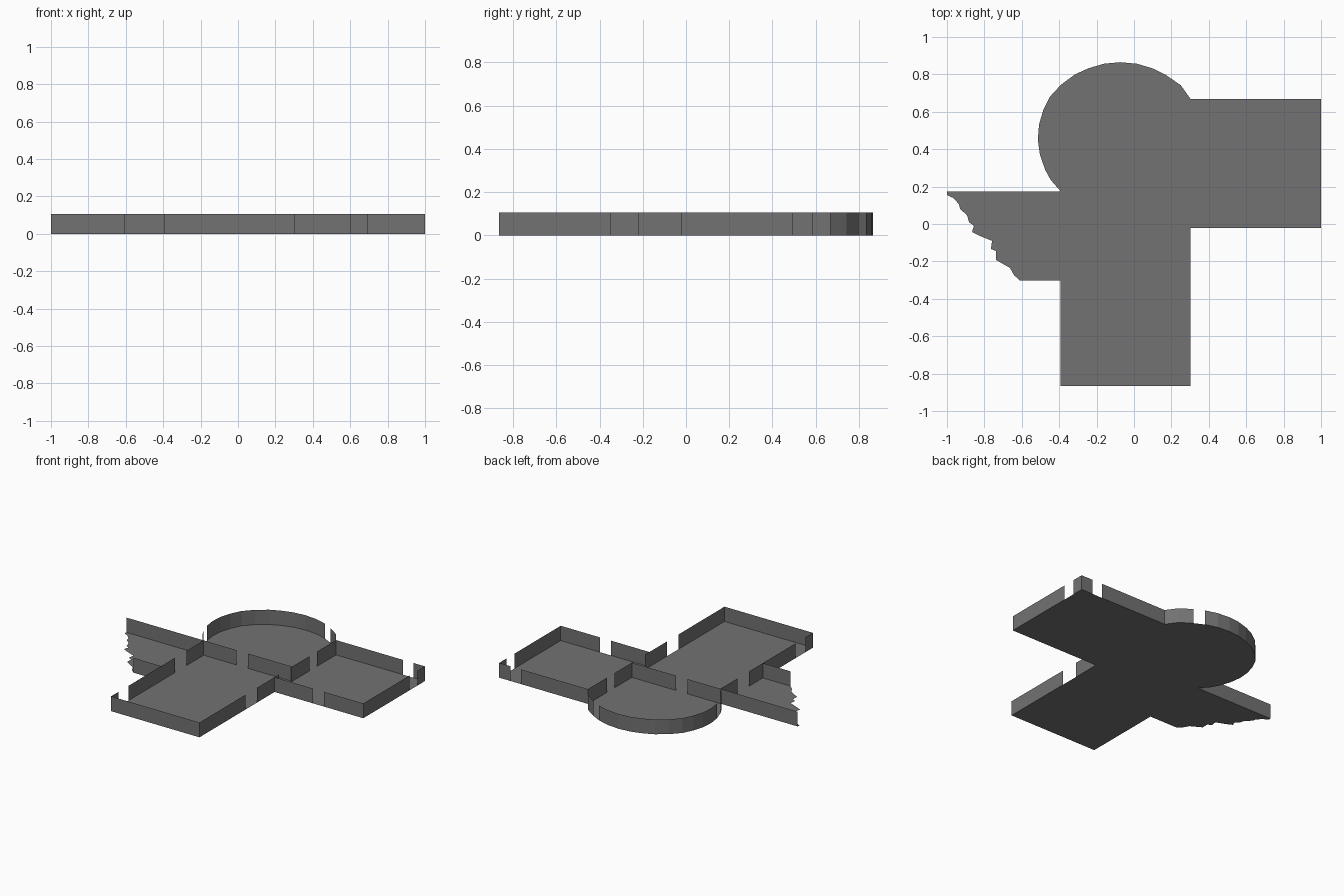
import bpy, bmesh

if "Cube" in bpy.data.objects:
    bpy.data.objects.remove(bpy.data.objects["Cube"])

H = 0.105                                   # wall height
X0, X1, XL, XR = -0.392, 0.303, -1.0, 1.0   # wall grid lines
YF, YM, YB = -0.865, 0.175, 0.668
YR, YS = -0.022, -0.302                     # fronts of right and ruined rooms

stone = bpy.data.materials.new("dark_grey")
stone.diffuse_color = (0.17, 0.17, 0.17, 1)
stone.use_nodes = True
stone.node_tree.nodes["Principled BSDF"].inputs["Base Color"].default_value = stone.diffuse_color


def make(name, build):
    bm = bmesh.new()
    build(bm)
    me = bpy.data.meshes.new(name)
    bm.to_mesh(me)
    bm.free()
    me.materials.append(stone)
    bpy.context.collection.objects.link(bpy.data.objects.new(name, me))


def floor(name, outline):
    """Flat floor sheet from an outline, facing up."""
    def build(bm):
        f = bm.faces.new([bm.verts.new((x, y, 0)) for x, y in outline])
        f.normal_update()
        if f.normal.z < 0:
            f.normal_flip()
        bmesh.ops.triangulate(bm, faces=[f])
    make(name, build)


def wall(name, *paths):
    """Paper-thin upright walls along one or more paths."""
    def build(bm):
        for path in paths:
            low = [bm.verts.new((x, y, 0)) for x, y in path]
            top = [bm.verts.new((x, y, H)) for x, y in path]
            for i in range(len(path) - 1):
                bm.faces.new((low[i], low[i + 1], top[i + 1], top[i]))
    make(name, build)


def along_x(y, *spans):
    return [[(a, y), (b, y)] for a, b in spans]


def along_y(x, *spans):
    return [[(x, a), (x, b)] for a, b in spans]


# Round room outline, split at its two window openings
arc_a = [(X0, YM), (-0.445, 0.235), (-0.475, 0.29)]
arc_b = [(-0.503, 0.37), (-0.514, 0.45), (-0.508, 0.53), (-0.485, 0.61),
         (-0.45, 0.68), (-0.39, 0.745), (-0.315, 0.80), (-0.245, 0.832),
         (-0.16, 0.857), (-0.075, 0.865), (0.015, 0.857), (0.10, 0.832)]
arc_c = [(0.17, 0.797), (0.25, 0.742), (X1, YB)]

# Broken edge of the ruined left room
ragged = [(XL, YM), (XL, 0.155), (-0.968, 0.14), (-0.936, 0.107),
          (-0.93, 0.08), (-0.893, 0.048), (-0.882, 0.01), (-0.856, -0.01),
          (-0.866, -0.043), (-0.824, -0.064), (-0.759, -0.09),
          (-0.765, -0.134), (-0.738, -0.144), (-0.738, -0.192),
          (-0.663, -0.235), (-0.642, -0.273), (-0.61, YS)]

# Floors
floor("main_room_floor", [(X0, YF), (X1, YF), (X1, YM), (X0, YM)])
floor("right_room_floor", [(X1, YR), (XR, YR), (XR, YB), (X1, YB)])
floor("round_room_floor", arc_a + arc_b + arc_c + [(X1, YM)])
floor("ruined_room_floor", ragged + [(X0, YS), (X0, YM)])

# Main room walls with door and window gaps
wall("main_front_wall", *along_x(YF, (X0, X1)))
wall("main_left_wall", *along_y(X0, (YF, -0.78), (-0.67, -0.145), (-0.02, YM)))
wall("main_right_wall", *along_y(X1, (YF, -0.35), (-0.22, 0.03), (0.16, YM)))
wall("main_back_wall", *along_x(YM, (X0, -0.134), (-0.043, X1)))

# Right room walls
wall("right_front_wall", *along_x(YR, (X1, 0.605), (0.69, XR)))
wall("right_side_wall", *along_y(XR, (YR, 0.495), (0.585, YB)))
wall("right_back_wall", *along_x(YB, (X1, 0.83), (0.91, XR)))

# Round room walls
wall("round_wall", arc_a, arc_b, arc_c)
wall("round_side_wall", *along_y(X1, (YM, 0.37), (0.455, YB)))

# Ruined room walls
wall("ruined_back_wall", *along_x(YM, (XL, X0)))
wall("ruined_front_wall", *along_x(YS, (-0.61, X0)))
